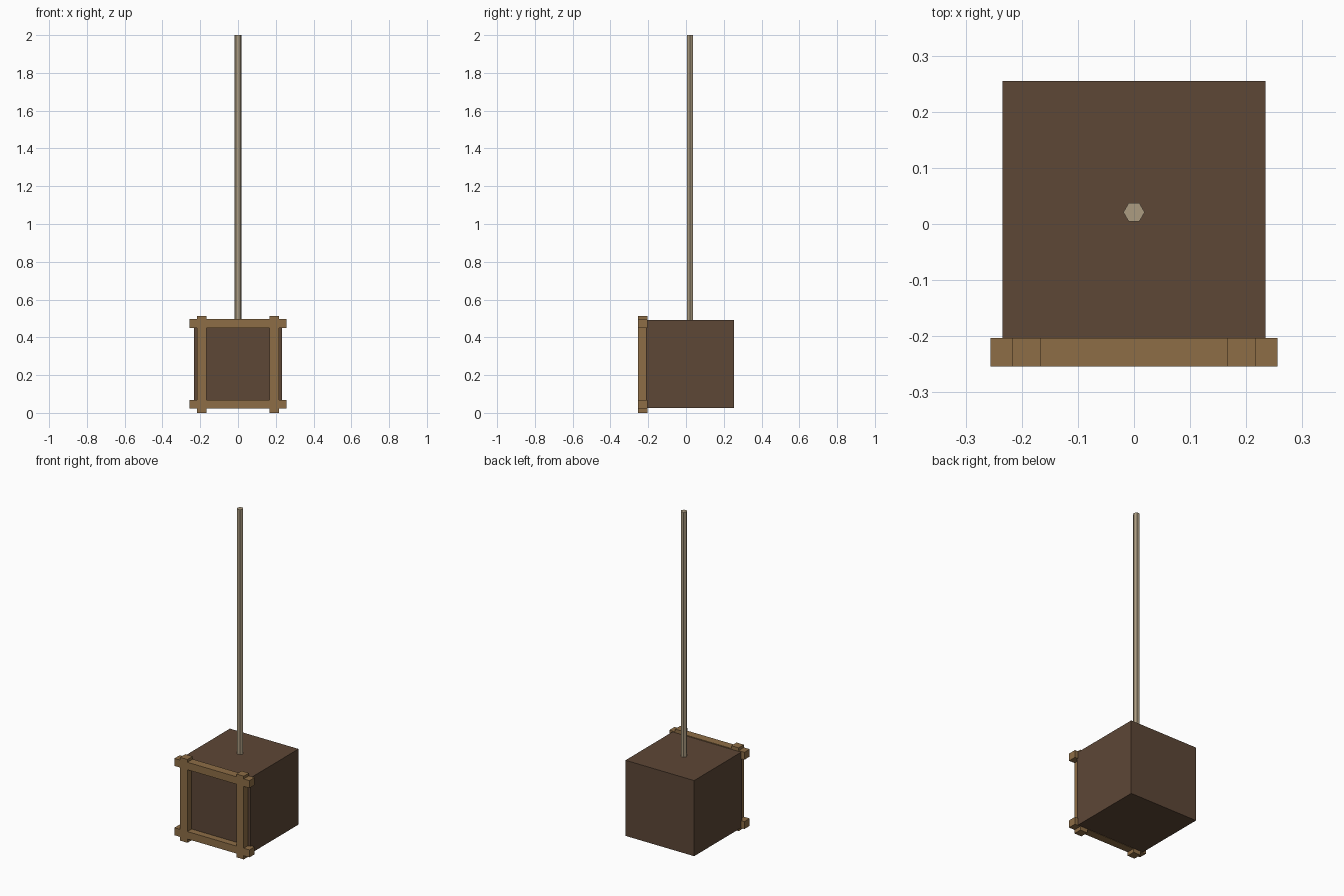
import bpy
import math

cube = bpy.data.objects.get("Cube")
if cube:
    bpy.data.objects.remove(cube, do_unlink=True)


def material(name, color):
    mat = bpy.data.materials.new(name)
    mat.use_nodes = True
    mat.diffuse_color = (*color, 1)
    for node in mat.node_tree.nodes:
        if node.type == "BSDF_PRINCIPLED":
            node.inputs["Base Color"].default_value = (*color, 1)
    return mat


dark_wood = material("dark wood", (0.110, 0.063, 0.037))
frame_wood = material("frame wood", (0.270, 0.155, 0.061))
pale_pole = material("pale pole", (0.413, 0.333, 0.221))


def box(name, low, high, mat):
    bpy.ops.mesh.primitive_cube_add(size=1)
    obj = bpy.context.object
    obj.name = name
    obj.location = [(a + b) / 2 for a, b in zip(low, high)]
    obj.scale = [b - a for a, b in zip(low, high)]
    obj.data.materials.append(mat)
    return obj


# Solid crate body
box("crate_body", (-0.234, -0.213, 0.025), (0.234, 0.255, 0.491), dark_wood)

# Front frame: crossing bars that overhang at the corners
front, back = -0.254, -0.203
for side, x in (("left", 0.192), ("right", -0.192)):
    box(side + "_frame_post", (x - 0.025, front, 0), (x + 0.025, back, 0.513), frame_wood)
for level, z in (("lower", 0.046), ("upper", 0.473)):
    box(level + "_frame_rail", (-0.256, front, z - 0.023), (0.256, back, z + 0.023), frame_wood)

# Six-sided pole rising from the lid
base, top = 0.48, 2.0
bpy.ops.mesh.primitive_cylinder_add(vertices=6, radius=0.019, depth=top - base,
                                    location=(0, 0.021, (base + top) / 2),
                                    rotation=(0, 0, math.radians(30)))
pole = bpy.context.object
pole.name = "pole"
pole.data.materials.append(pale_pole)
